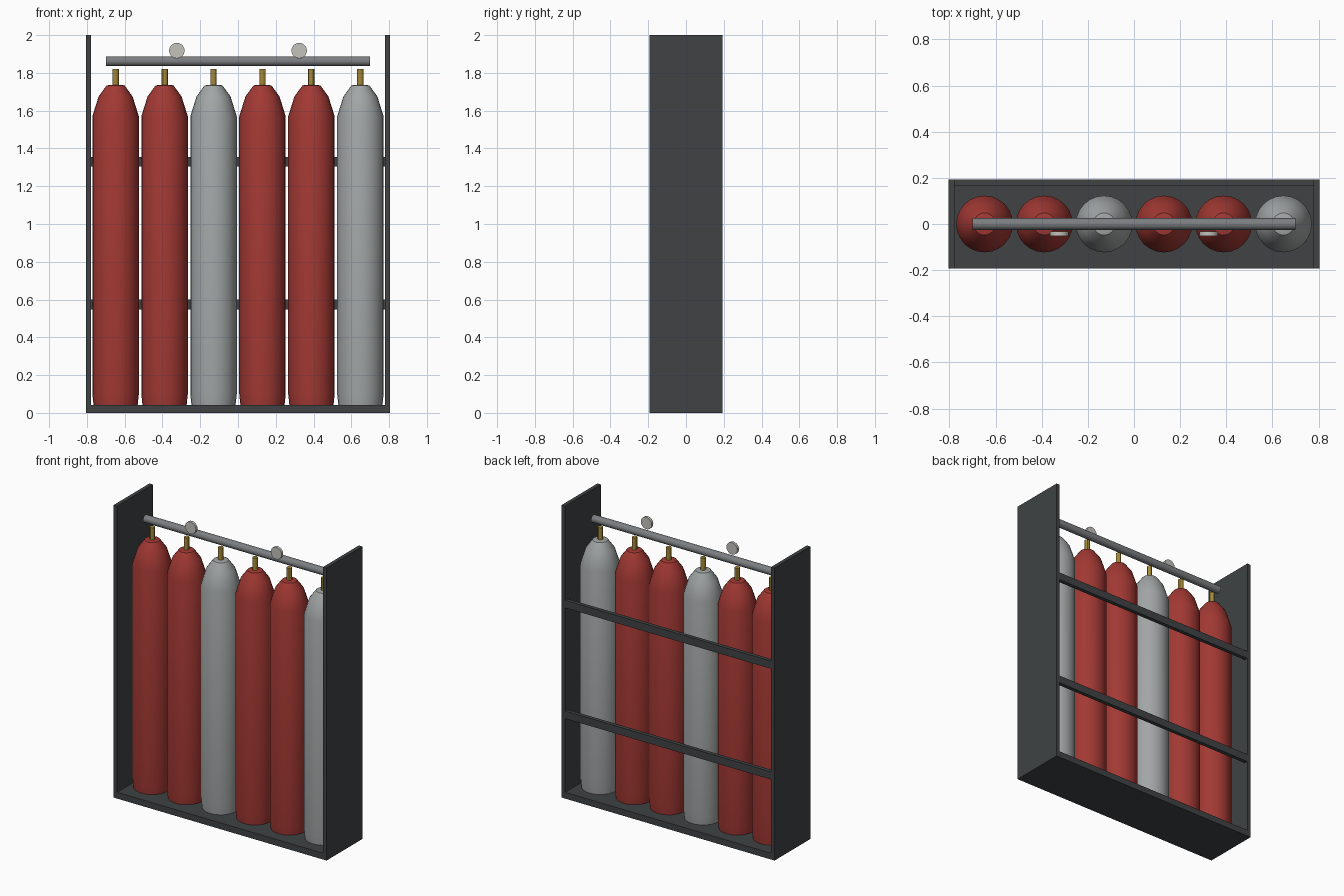
import bpy, bmesh, math
from mathutils import Matrix

if "Cube" in bpy.data.objects:
    bpy.data.objects.remove(bpy.data.objects["Cube"])


def material(name, rgb):
    m = bpy.data.materials.new(name)
    m.diffuse_color = (*rgb, 1)
    m.use_nodes = True
    m.node_tree.nodes["Principled BSDF"].inputs["Base Color"].default_value = m.diffuse_color
    return m


RED = material("red_paint", (0.36, 0.04, 0.033))
GREY = material("grey_paint", (0.36, 0.38, 0.38))
STEEL = material("dark_steel", (0.05, 0.055, 0.058))
BRASS = material("brass", (0.38, 0.25, 0.04))
PIPE = material("pipe_steel", (0.2, 0.21, 0.22))
DIAL = material("gauge_face", (0.55, 0.54, 0.5))


def finish(bm, name, mat, smooth=False):
    bmesh.ops.recalc_face_normals(bm, faces=bm.faces)
    me = bpy.data.meshes.new(name)
    bm.to_mesh(me)
    bm.free()
    ob = bpy.data.objects.new(name, me)
    bpy.context.collection.objects.link(ob)
    me.materials.append(mat)
    if smooth:
        bpy.ops.object.select_all(action='DESELECT')
        bpy.context.view_layer.objects.active = ob
        ob.select_set(True)
        bpy.ops.object.shade_smooth_by_angle(angle=math.radians(30))
    return ob


def box(name, lo, hi, mat):
    bm = bmesh.new()
    bmesh.ops.create_cube(bm, size=1)
    for v in bm.verts:
        v.co = [(a + b) / 2 + c * (b - a) for a, b, c in zip(lo, hi, v.co)]
    return finish(bm, name, mat)


def rod(name, radius, length, centre, axis, mat, sides):
    bm = bmesh.new()
    turn = {'X': Matrix.Rotation(math.pi / 2, 4, 'Y'),
            'Y': Matrix.Rotation(math.pi / 2, 4, 'X'),
            'Z': Matrix.Identity(4)}[axis]
    bmesh.ops.create_cone(bm, cap_ends=True, segments=sides, radius1=radius,
                          radius2=radius, depth=length,
                          matrix=Matrix.Translation(centre) @ turn)
    return finish(bm, name, mat, True)


def lathe(name, profile, x, mat, sides=24):
    bm = bmesh.new()
    rings = []
    for r, z in profile:
        rings.append([bm.verts.new((x + r * math.cos(2 * math.pi * i / sides),
                                    r * math.sin(2 * math.pi * i / sides), z))
                      for i in range(sides)])
    for a, b in zip(rings, rings[1:]):
        for i in range(sides):
            j = (i + 1) % sides
            bm.faces.new((a[i], a[j], b[j], b[i]))
    bm.faces.new(rings[0])
    bm.faces.new(rings[-1])
    return finish(bm, name, mat, True)


# Frame: floor, two side plates, two back rails
W, D, T = 0.805, 0.193, 0.026
box("floor_plate", (-W, -D, 0), (W, D, 0.043), STEEL)
for side, s in (("left", -W), ("right", W - T)):
    box(side + "_side_plate", (s, -D, 0), (s + T, D, 2), STEEL)
for name, z in (("lower", 0.573), ("upper", 1.33)):
    box(name + "_back_rail", (-W + T, D - T, z - 0.026), (W - T, D, z + 0.026), STEEL)

# Gas bottles with brass valves
BOTTLE = [(0.117, 0.043), (0.123, 0.10), (0.123, 1.57),
          (0.09, 1.675), (0.048, 1.733), (0.03, 1.737)]
for i in range(6):
    x = -0.648 + 0.2592 * i
    lathe(f"bottle_{i + 1}", BOTTLE, x, GREY if i % 3 == 2 else RED)
    rod(f"valve_{i + 1}", 0.017, 0.10, (x, 0, 1.77), 'Z', BRASS, 12)

# Manifold pipe and pressure gauges
rod("manifold_pipe", 0.026, 1.40, (0, 0, 1.862), 'X', PIPE, 16)
for side, x in (("left", -0.324), ("right", 0.324)):
    rod(side + "_gauge", 0.041, 0.018, (x, -0.042, 1.918), 'Y', DIAL, 20)
